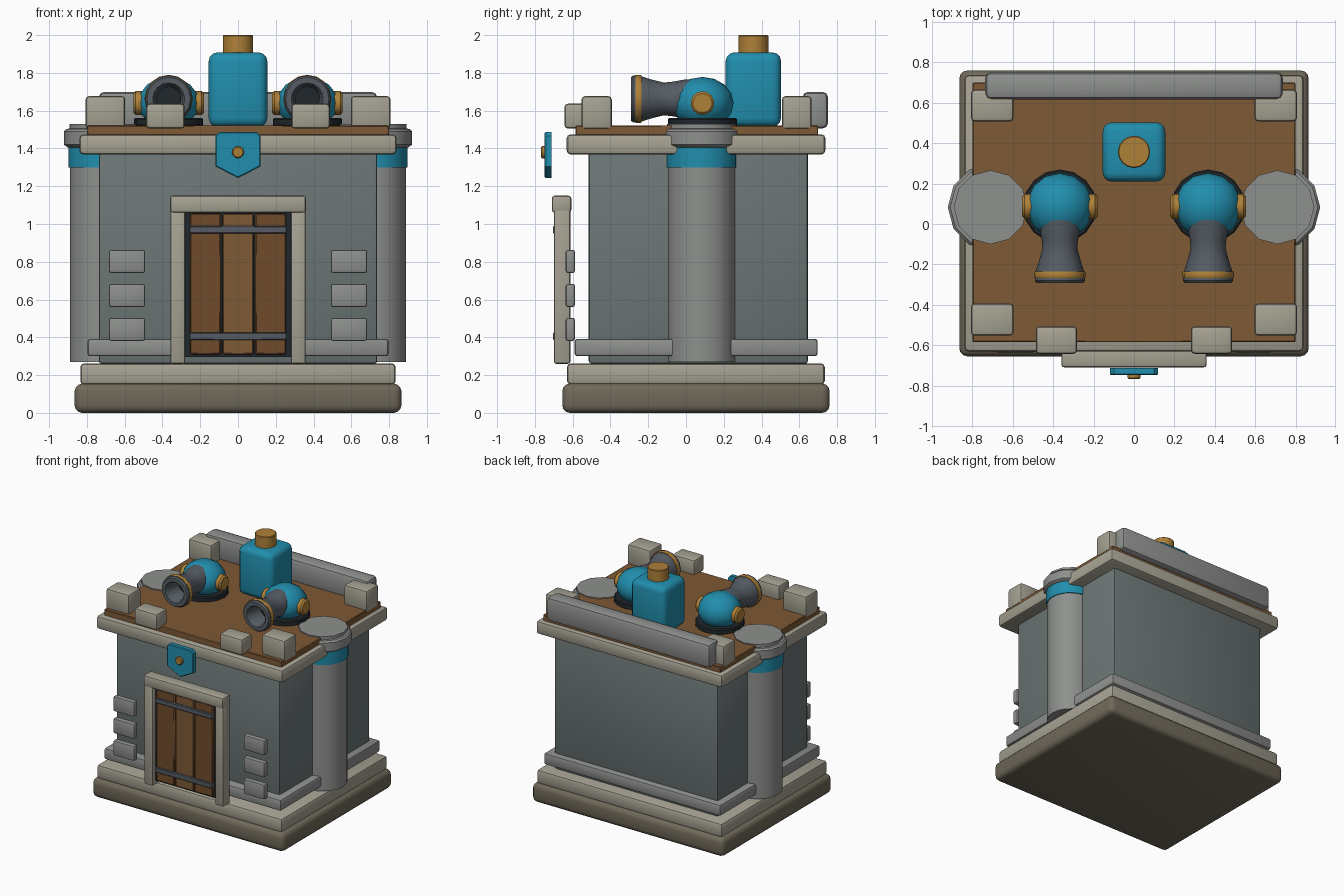
import bpy, bmesh, math
from mathutils import Matrix, Vector

if "Cube" in bpy.data.objects:
    bpy.data.objects.remove(bpy.data.objects["Cube"])

COLOURS = {
    "stone_light": (0.38, 0.36, 0.29), "stone_mid": (0.27, 0.28, 0.27),
    "stone_dark": (0.16, 0.14, 0.10), "wall": (0.15, 0.18, 0.18),
    "wood": (0.21, 0.10, 0.035), "wood_dark": (0.16, 0.07, 0.025),
    "teal": (0.015, 0.27, 0.42), "brass": (0.43, 0.22, 0.04),
    "iron": (0.09, 0.107, 0.125), "black": (0.014, 0.02, 0.024),
}
MATS = {}
for key, rgb in COLOURS.items():
    MATS[key] = bpy.data.materials.new(key)
    MATS[key].diffuse_color = (*rgb, 1)


def finish(name, bm, mat, angle=40):
    bmesh.ops.recalc_face_normals(bm, faces=bm.faces[:])
    me = bpy.data.meshes.new(name)
    bm.to_mesh(me)
    bm.free()
    me.materials.append(MATS[mat])
    me.polygons.foreach_set("use_smooth", [True] * len(me.polygons))
    me.set_sharp_from_angle(angle=math.radians(angle))
    ob = bpy.data.objects.new(name, me)
    bpy.context.scene.collection.objects.link(ob)
    return ob


def box(name, x, y, z, mat, bevel=0.015, seg=2):
    """Bevelled box from (min, max) ranges."""
    bm = bmesh.new()
    bmesh.ops.create_cube(bm, size=1)
    for v in bm.verts:
        v.co = Vector(((r[0] + r[1]) / 2 + c * (r[1] - r[0])) for r, c in zip((x, y, z), v.co))
    if bevel:
        bmesh.ops.bevel(bm, geom=bm.edges[:], offset=bevel, segments=seg,
                        profile=0.5, affect='EDGES')
    return finish(name, bm, mat)


AXES = {"z": Matrix(), "x": Matrix.Rotation(math.pi / 2, 4, 'Y'),
        "-y": Matrix.Rotation(math.pi / 2, 4, 'X')}


def lathe(name, profile, loc, mat, axis="z", n=16, closed=False):
    """Revolve (radius, height) points about an axis; open profiles get end caps."""
    bm = bmesh.new()
    rings = [[bm.verts.new((r * math.cos(2 * math.pi * i / n),
                            r * math.sin(2 * math.pi * i / n), h))
              for i in range(n)] for r, h in profile]
    pairs = list(zip(rings, rings[1:]))
    if closed:
        pairs.append((rings[-1], rings[0]))
    for a, b in pairs:
        for i in range(n):
            j = (i + 1) % n
            bm.faces.new((a[i], a[j], b[j], b[i]))
    if not closed:
        bm.faces.new(rings[0][::-1])
        bm.faces.new(rings[-1])
    bm.transform(Matrix.Translation(loc) @ AXES[axis])
    return finish(name, bm, mat)


def drum(r, h0, h1, b):
    """Bevelled cylinder profile."""
    return [(r - b, h0), (r, h0 + b), (r, h1 - b), (r - b, h1)]


def mx(s, a, b):
    return tuple(sorted((s * a, s * b)))


# Foundation, walls and roof slabs
box("foundation", (-0.865, 0.865), (-0.655, 0.76), (0, 0.155), "stone_dark", 0.04, 3)
box("plinth", (-0.835, 0.835), (-0.63, 0.735), (0.15, 0.262), "stone_light", 0.02)
box("walls", (-0.737, 0.737), (-0.515, 0.645), (0.26, 1.40), "wall", 0.015)
box("skirting", (-0.797, 0.797), (-0.59, 0.697), (0.30, 0.392), "stone_mid", 0.015)
box("cornice", (-0.84, 0.84), (-0.632, 0.738), (1.368, 1.475), "stone_light", 0.022)
box("roof_deck", (-0.80, 0.80), (-0.585, 0.70), (1.465, 1.522), "wood", 0.005, 1)
box("back_parapet", (-0.737, 0.737), (0.617, 0.752), (1.505, 1.70), "stone_mid", 0.03)

# Door with planks, straps and stone frame
box("door_backing", (-0.285, 0.285), (-0.665, -0.615), (0.295, 1.07), "black", 0)
for i in (-1, 0, 1):
    box("door_plank", (i * 0.173 - 0.082, i * 0.173 + 0.082), (-0.69, -0.655),
        (0.31, 1.055), "wood" if i == 0 else "wood_dark", 0.006, 1)
for z in (0.405, 0.97):
    box("door_strap", (-0.258, 0.258), (-0.705, -0.68), (z - 0.02, z + 0.02), "iron", 0.005, 1)
box("door_lintel", (-0.36, 0.36), (-0.71, -0.607), (1.06, 1.15), "stone_light", 0.015)

# Shield badge: bevelled pentagon plate with a stud
bm = bmesh.new()
outline = [(0, 1.243), (0.12, 1.305), (0.12, 1.465), (0.10, 1.487),
           (-0.10, 1.487), (-0.12, 1.465), (-0.12, 1.305)]
face = bm.faces.new([bm.verts.new((x, -0.712, z)) for x, z in outline])
ext = bmesh.ops.extrude_face_region(bm, geom=[face], use_keep_orig=True)
front = [g for g in ext["geom"] if isinstance(g, bmesh.types.BMVert)]
bmesh.ops.translate(bm, verts=front, vec=(0, -0.036, 0))
rim = [e for e in bm.edges if all(v in front for v in e.verts)]
bmesh.ops.bevel(bm, geom=rim, offset=0.006, segments=1, affect='EDGES')
finish("shield_badge", bm, "teal", 30)
lathe("badge_stud", drum(0.032, 0, 0.028, 0.006), (0, -0.74, 1.38), "brass", "-y", 12)

# Tank on the roof
box("tank", (-0.155, 0.155), (0.21, 0.503), (1.515, 1.908), "teal", 0.045, 3)
lathe("tank_cap", drum(0.08, 0, 0.10, 0.005), (0, 0.357, 1.90), "brass", n=16)

# Mirrored parts
for s in (-1, 1):
    side = "left" if s < 0 else "right"
    box(side + "_door_post", mx(s, 0.28, 0.358), (-0.70, -0.612), (0.26, 1.10), "stone_light", 0.012)
    for z in (0.442, 0.622, 0.802):
        box(side + "_wall_brick", mx(s, 0.492, 0.683), (-0.637, -0.588),
            (z - 0.061, z + 0.061), "stone_mid", 0.012)

    # Side tower with band and cap
    t = (s * 0.71, 0.083, 0)
    lathe(side + "_tower", [(0.18, 0.27), (0.18, 1.42)], t, "stone_mid", n=20)
    lathe(side + "_tower_band", [(0.187, 1.30), (0.187, 1.405)], t, "teal", n=20)
    lathe(side + "_tower_cap", [(0.19, 1.405), (0.212, 1.42), (0.212, 1.49), (0.20, 1.503),
                                (0.183, 1.505), (0.183, 1.53)], t, "stone_mid", n=12)

    # Battlement blocks
    for y0, y1 in ((-0.553, -0.393), (0.508, 0.665)):
        box(side + "_corner_block", mx(s, 0.597, 0.807), (y0, y1), (1.502, 1.677),
            "stone_light", 0.018)
    box(side + "_front_block", mx(s, 0.282, 0.486), (-0.643, -0.507), (1.505, 1.637),
        "stone_light", 0.018)

    # Cannon: turntable, dome, pivots, flared hollow barrel
    c = Vector((s * 0.367, 0.087, 1.64))
    lathe(side + "_turntable", drum(0.183, 1.515, 1.562, 0.008), (c.x, c.y, 0), "black")
    bm = bmesh.new()
    bmesh.ops.create_uvsphere(bm, u_segments=14, v_segments=8, radius=0.165)
    bm.transform(Matrix.Translation(c) @ Matrix.Diagonal((1, 1, 0.84, 1)))
    finish(side + "_dome", bm, "teal")
    lathe(side + "_pivot", drum(0.063, -0.187, 0.187, 0.012), c, "brass", "x", 14)
    b = Vector((c.x, 0, 1.662))
    lathe(side + "_barrel", [(0.105, -0.06), (0.104, 0.0), (0.09, 0.08), (0.087, 0.12),
                             (0.105, 0.19), (0.12, 0.235), (0.124, 0.28), (0.115, 0.292),
                             (0.085, 0.292), (0.075, 0.28), (0.065, 0.14), (0.004, 0.138)],
          b, "iron", "-y")
    lathe(side + "_bore", [(0.066, 0.13), (0.066, 0.145)], b, "black", "-y")
    lathe(side + "_muzzle_ring", [(0.10, 0.236), (0.125, 0.236), (0.128, 0.243),
                                  (0.128, 0.262), (0.125, 0.268), (0.10, 0.268)],
          b, "brass", "-y", closed=True)

for m in bpy.data.materials:
    if m.users and not m.is_grease_pencil:
        m.use_nodes = True
        m.node_tree.nodes["Principled BSDF"].inputs["Base Color"].default_value = m.diffuse_color
